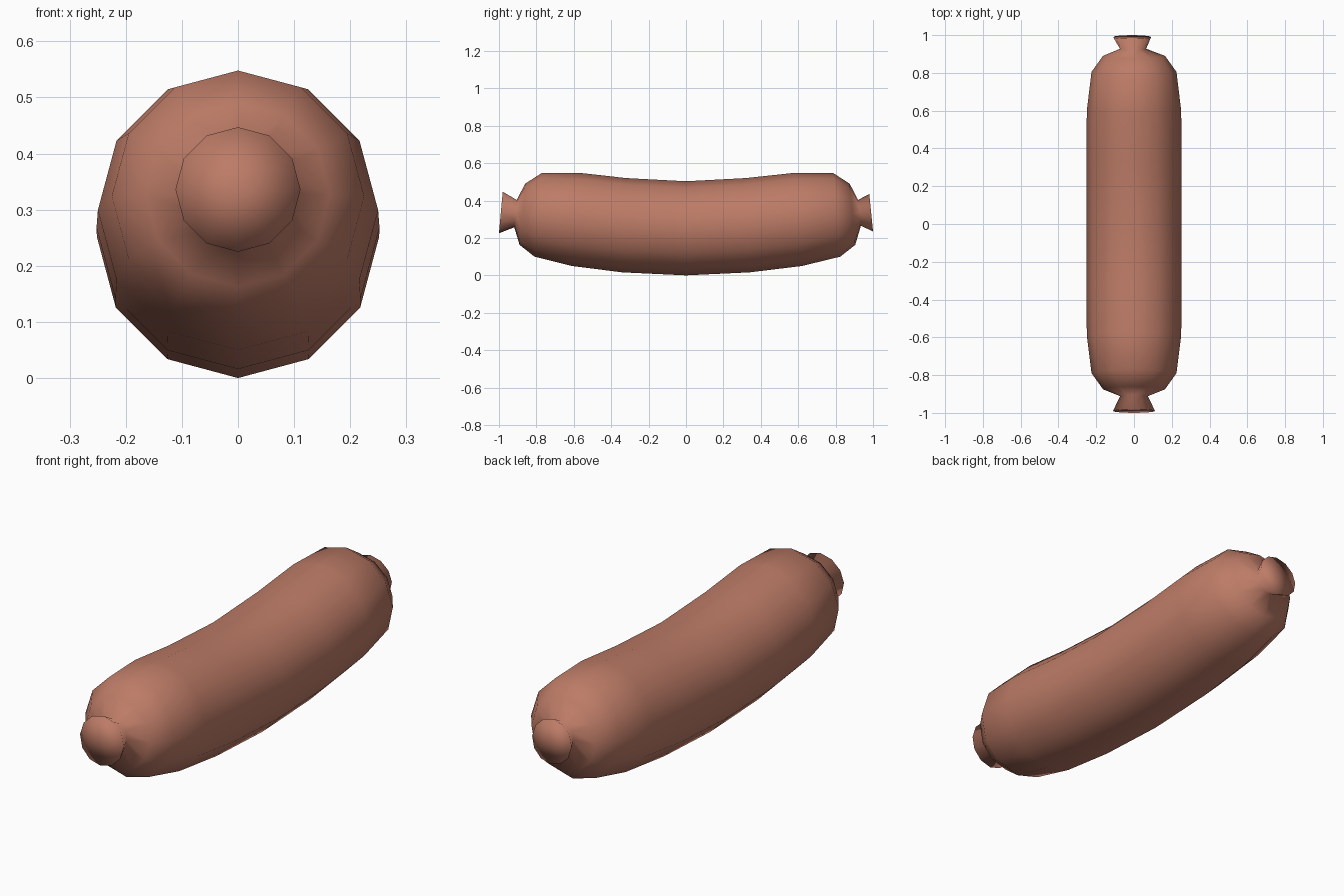
import bpy, bmesh, math
from mathutils import Vector

if "Cube" in bpy.data.objects:
    bpy.data.objects.remove(bpy.data.objects["Cube"])

SIDES = 12

mat = bpy.data.materials.new("sausage_brown")
mat.diffuse_color = (0.51, 0.20, 0.135, 1)
mat.use_nodes = True
mat.node_tree.nodes["Principled BSDF"].inputs["Base Color"].default_value = mat.diffuse_color

# Rings along the length: underside (y, z), upper side (y, z), sideways shift
rings = [
    (-1.00, 0.225, -0.98, 0.447, 0.0),      # front knot rim
    (-0.918, 0.257, -0.905, 0.403, 0.0),    # front knot neck
    (-0.89, 0.163, -0.86, 0.49, 0.0),
    (-0.81, 0.10, -0.77, 0.548, 0.0),
    (-0.61, 0.05, -0.57, 0.548, 0.0),
    (-0.34, 0.016, -0.32, 0.52, 0.0),
    (0.0, 0.0, 0.0, 0.503, 0.0),            # middle of the bend
    (0.34, 0.016, 0.32, 0.52, 0.0),
    (0.62, 0.05, 0.58, 0.548, 0.0),
    (0.825, 0.10, 0.785, 0.548, 0.0),
    (0.905, 0.163, 0.875, 0.49, 0.0),
    (0.935, 0.265, 0.92, 0.403, -0.005),    # back knot neck
    (1.00, 0.235, 0.98, 0.435, -0.01),      # back knot rim
]

bm = bmesh.new()
loops = []
for y0, z0, y1, z1, dx in rings:
    low, high = Vector((dx, y0, z0)), Vector((dx, y1, z1))
    mid, up = (low + high) / 2, (high - low) / 2
    side = Vector((up.length, 0, 0))
    loops.append([bm.verts.new(mid + up * math.cos(a) + side * math.sin(a))
                  for a in (2 * math.pi * i / SIDES for i in range(SIDES))])

# Skin between rings
for a, b in zip(loops, loops[1:]):
    for i in range(SIDES):
        j = (i + 1) % SIDES
        bm.faces.new((a[i], a[j], b[j], b[i]))

# Flat fan caps on the knots
for loop in (loops[0], loops[-1]):
    centre = bm.verts.new(sum((v.co for v in loop), Vector()) / SIDES)
    for i in range(SIDES):
        bm.faces.new((loop[i], loop[(i + 1) % SIDES], centre))

bmesh.ops.recalc_face_normals(bm, faces=bm.faces[:])
for f in bm.faces:
    f.smooth = True

mesh = bpy.data.meshes.new("sausage")
bm.to_mesh(mesh)
bm.free()
mesh.materials.append(mat)
bpy.context.collection.objects.link(bpy.data.objects.new("sausage", mesh))
